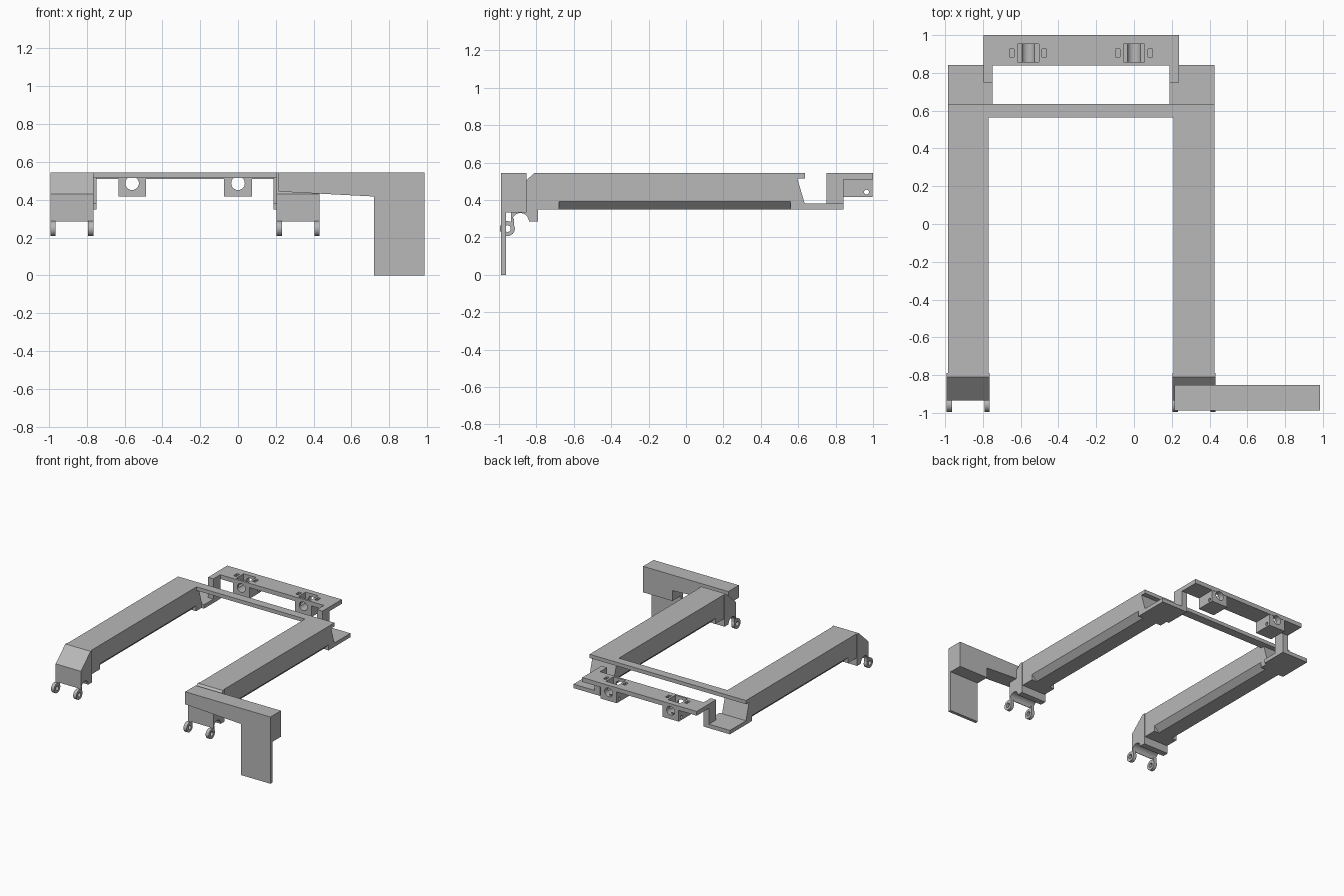
import bpy, bmesh, math
from mathutils import Vector

if "Cube" in bpy.data.objects:
    bpy.data.objects.remove(bpy.data.objects["Cube"], do_unlink=True)

grey = bpy.data.materials.new("plain grey")
grey.use_nodes = True
grey.diffuse_color = (0.48, 0.48, 0.48, 1)
grey.node_tree.nodes["Principled BSDF"].inputs["Base Color"].default_value = (0.48, 0.48, 0.48, 1)

MID = -0.28  # symmetry plane of the frame


def prism(name, points, axis, lo, hi):
    """Extrude a 2D outline along an axis; points are the other two axes in order."""
    def place(p, d):
        c = list(p)
        c.insert("xyz".index(axis), d)
        return c
    bm = bmesh.new()
    face = bm.faces.new([bm.verts.new(place(p, lo)) for p in points])
    new = bmesh.ops.extrude_face_region(bm, geom=[face])["geom"]
    shift = Vector(place((0, 0), hi - lo))
    bmesh.ops.translate(bm, vec=shift, verts=[v for v in new if isinstance(v, bmesh.types.BMVert)])
    bmesh.ops.recalc_face_normals(bm, faces=bm.faces)
    mesh = bpy.data.meshes.new(name)
    bm.to_mesh(mesh)
    bm.free()
    mesh.materials.append(grey)
    obj = bpy.data.objects.new(name, mesh)
    bpy.context.collection.objects.link(obj)
    return obj


def box(name, x, y, z):
    return prism(name, [(x[0], y[0]), (x[1], y[0]), (x[1], y[1]), (x[0], y[1])], "z", *z)


def arc(cy, cz, r, start=0, end=360, n=24):
    """Points on an arc; a full turn leaves out the repeated end point."""
    count = n if end - start == 360 else n + 1
    angles = [math.radians(start + (end - start) * i / n) for i in range(count)]
    return [(cy + r * math.cos(a), cz + r * math.sin(a)) for a in angles]


def cut(obj, *cutters):
    """Subtract the cutters, bake the result and remove the cutters."""
    for c in cutters:
        c.hide_render = True
        mod = obj.modifiers.new("cut", "BOOLEAN")
        mod.operation, mod.solver, mod.object = "DIFFERENCE", "EXACT", c
    bpy.context.view_layer.update()
    baked = bpy.data.meshes.new_from_object(obj.evaluated_get(bpy.context.evaluated_depsgraph_get()))
    obj.modifiers.clear()
    obj.data = baked
    for c in cutters:
        bpy.data.objects.remove(c, do_unlink=True)


def smooth(obj):
    for o in bpy.context.selected_objects:
        o.select_set(False)
    bpy.context.view_layer.objects.active = obj
    obj.select_set(True)
    bpy.ops.object.shade_smooth_by_angle()


RAIL = [(-0.8, 0.545), (0.635, 0.545), (0.635, 0.515), (0.595, 0.515),
        (0.635, 0.38), (0.635, 0.348), (-0.8, 0.348)]
CAP = [(-0.79, 0.545), (-0.81, 0.545), (-0.935, 0.43), (-0.935, 0.285)]
CAP += arc(-0.885, 0.285, 0.045, 180, 0, 16) + [(-0.79, 0.285)]

for side, s in (("right", -1), ("left", 1)):
    centre = MID + s * 0.598
    x0, x1 = centre - 0.108, centre + 0.108

    # Long rail with both lower edges chamfered
    rail = prism(side + "_rail", RAIL, "x", x0, x1)
    edges = []
    for x in (x0, x1):
        diamond = [(x - 0.045, 0.348), (x, 0.303), (x + 0.045, 0.348), (x, 0.393)]
        edges.append(prism("edge_cutter", diamond, "y", -0.68, 0.56))
    cut(rail, *edges)

    # Sloped front cap with a round notch underneath
    cap = prism(side + "_front_cap", CAP, "x", x0 - 0.006, x1 + 0.006)
    smooth(cap)

    # Pair of hook rings below the cap
    for label, e in (("right", -1), ("left", 1)):
        hx = centre + e * 0.1
        name = f"{side}_cap_{label}_hook"
        ring = prism(name, arc(-0.955, 0.247, 0.04), "x", hx - 0.014, hx + 0.014)
        cut(ring, prism("ring_cutter", arc(-0.955, 0.247, 0.018), "x", hx - 0.05, hx + 0.05))
        smooth(ring)
        box(name + "_lug", (hx - 0.014, hx + 0.014), (-0.935, -0.92), (0.255, 0.3))

    # Rear foot plate and the post standing on it
    inner, outer = MID + s * 0.468, MID + s * 0.706
    box(side + "_foot_plate", sorted((inner, outer)), (0.63, 0.842), (0.348, 0.38))
    box(side + "_rear_post", sorted((inner, MID + s * 0.517)), (0.75, 0.842), (0.348, 0.545))

# Thin bar joining the rails
box("cross_bar", (MID - 0.5, MID + 0.5), (0.565, 0.635), (0.515, 0.545))

# Rear shelf with two drilled clamp blocks
shelf = box("rear_shelf", (MID - 0.517, MID + 0.517), (0.84, 1.0), (0.51, 0.545))
shelf_cutters = []
for side, s in (("right", -1), ("left", 1)):
    x = MID + s * 0.28
    block = box(side + "_clamp_block", (x - 0.073, x + 0.073), (0.842, 0.998), (0.417, 0.511))
    cut(block,
        prism("bore_cutter", arc(x, 0.487, 0.036), "y", 0.7, 1.1),
        prism("pin_cutter", arc(0.965, 0.442, 0.013, n=16), "x", x - 0.2, x + 0.2),
        box("pocket_cutter", (x - 0.056, x + 0.056), (0.857, 0.953), (0.475, 0.6)))
    smooth(block)
    shelf_cutters.append(prism("groove_cutter", arc(x, 0.487, 0.036), "y", 0.7, 1.1))
    shelf_cutters.append(box("pocket_cutter", (x - 0.056, x + 0.056), (0.857, 0.953), (0.4, 0.6)))
    for e in (-1, 1):
        sx = x + e * 0.086
        shelf_cutters.append(box("slot_cutter", (sx - 0.012, sx + 0.012), (0.883, 0.927), (0.525, 0.6)))
cut(shelf, *shelf_cutters)

# Side arm over the left cap, with a hanging plate
ARM = [(0.215, 0.545), (0.985, 0.545), (0.985, 0.333), (0.72, 0.333), (0.72, 0.417), (0.215, 0.443)]
prism("side_arm", ARM, "y", -0.988, -0.853)
box("hanging_plate", (0.72, 0.985), (-0.988, -0.962), (0, 0.4))
